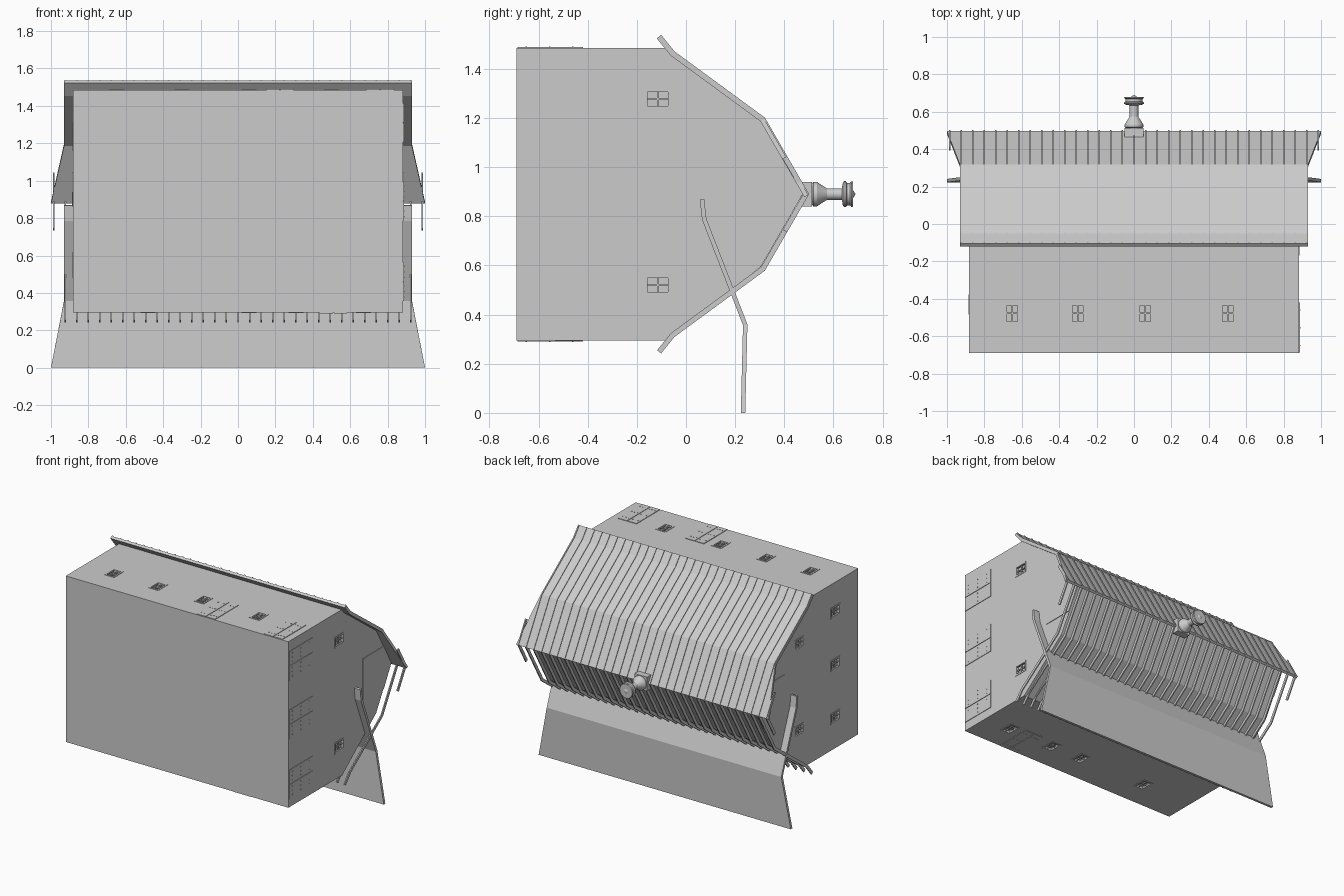
import bpy, bmesh, math
from mathutils import Vector, Matrix

if "Cube" in bpy.data.objects:
    bpy.data.objects.remove(bpy.data.objects["Cube"])

ZC = 0.89                                   # height of the ridge line


def finish(name, bm):
    bmesh.ops.recalc_face_normals(bm, faces=bm.faces[:])
    me = bpy.data.meshes.new(name)
    bm.to_mesh(me)
    bm.free()
    ob = bpy.data.objects.new(name, me)
    bpy.context.collection.objects.link(ob)
    return ob


def prism(bm, pts, x0, x1):
    """Extrude a (y, z) outline from x0 to x1."""
    a = [bm.verts.new((x0, y, z)) for y, z in pts]
    b = [bm.verts.new((x1, y, z)) for y, z in pts]
    bm.faces.new(a)
    bm.faces.new(b[::-1])
    for i in range(len(pts)):
        j = (i + 1) % len(pts)
        bm.faces.new((a[i], a[j], b[j], b[i]))


def offset(path, d):
    """Move an open (y, z) path sideways with mitred corners."""
    p = [Vector(q) for q in path]
    dirs = [(b - a).normalized() for a, b in zip(p, p[1:])]
    nor = [Vector((-t.y, t.x)) for t in dirs]
    out = []
    for i, q in enumerate(p):
        n0, n1 = nor[max(i - 1, 0)], nor[min(i, len(nor) - 1)]
        out.append(q + (n0 + n1) * d / (1 + n0.dot(n1)))
    return out


def strip(bm, path, lo, hi, left, right):
    """Bent slab between two offsets of a path, with a width per point."""
    rows = []
    for a, b, l, r in zip(offset(path, lo), offset(path, hi), left, right):
        rows.append([bm.verts.new(c) for c in
                     ((l, *a), (r, *a), (r, *b), (l, *b))])
    for s, t in zip(rows, rows[1:]):
        for i in range(4):
            j = (i + 1) % 4
            bm.faces.new((s[i], s[j], t[j], t[i]))
    bm.faces.new(rows[0])
    bm.faces.new(rows[-1][::-1])


def wall(origin, u, n):
    """Local frame of a wall: u sideways, v up the wall (+y), n outward."""
    m = Matrix.Identity(4)
    for i, c in enumerate((Vector(u), Vector((0, 1, 0)), Vector(n), Vector(origin))):
        m.col[i][:3] = c
    return m


def box(bm, m, u, v, n, su, sv, sn):
    bmesh.ops.create_cube(bm, size=1, matrix=m @ Matrix.Translation((u, v, n))
                          @ Matrix.Diagonal((su, sv, sn, 1)))


TOP = wall((0, 0, 1.485), (1, 0, 0), (0, 0, 1))
BOTTOM = wall((0, 0, 0.295), (1, 0, 0), (0, 0, -1))
RIGHT = wall((0.883, 0, 0), (0, 0, 1), (1, 0, 0))
LEFT = wall((-0.883, 0, 0), (0, 0, 1), (-1, 0, 0))

# barn walls, lying on their side with the ridge towards +y
bm = bmesh.new()
prism(bm, [(-0.69, 0.295), (-0.69, 1.485), (-0.08, 1.485), (0.305, 1.185),
           (0.475, ZC), (0.305, 0.595), (-0.08, 0.295)], -0.883, 0.883)
body = finish("barn_walls", bm)

# windows: recessed pockets with frame and cross bars
windows = [(TOP, x, -0.478) for x in (-0.65, -0.3, 0.06, 0.5)]
windows += [(BOTTOM, x, -0.478) for x in (0.67, 0.31, 0.06, -0.48)]
windows += [(RIGHT, z, -0.115) for z in (1.277, 0.52)]
windows += [(LEFT, z, -0.43) for z in (1.277, 0.9, 0.52)]
windows += [(LEFT, z, -0.02) for z in (1.2, 0.58)]
cut, frames = bmesh.new(), bmesh.new()
W, H = 0.08, 0.108
for m, u, v in windows:
    box(cut, m, u, v, 0, W - 0.012, H - 0.012, 0.04)
    for s in (-1, 1):
        box(frames, m, u + s * (W / 2 - 0.006), v, -0.003, 0.012, H, 0.012)
        box(frames, m, u, v + s * (H / 2 - 0.006), -0.003, W, 0.012, 0.012)
    box(frames, m, u, v, -0.008, 0.008, H, 0.008)
    box(frames, m, u, v, -0.008, W, 0.008, 0.008)
finish("window_frames", frames)
cutter = finish("window_cutter", cut)
cutter.hide_render = True
mod = body.modifiers.new("windows", 'BOOLEAN')
mod.operation, mod.solver, mod.object = 'DIFFERENCE', 'EXACT', cutter
dg = bpy.context.evaluated_depsgraph_get()
mesh = bpy.data.meshes.new_from_object(body.evaluated_get(dg))
body.modifiers.clear()
body.data = mesh
bpy.data.objects.remove(cutter)

# double doors with nail heads
doors, nails = bmesh.new(), bmesh.new()
door_spots = [(TOP, 0.225, 0.15), (TOP, 0.76, 0.15), (BOTTOM, 0.51, 0.15)]
door_spots += [(RIGHT, z, 0.21) for z in (1.31, 0.89, 0.46)]
for m, u, w in door_spots:
    for s in (-1, 1):
        box(doors, m, u + s * w / 4, -0.553, 0.001, w / 2 - 0.004, 0.266, 0.006)
        for k in (-1, 0, 1):
            for v in (-0.65, -0.555, -0.46):
                box(nails, m, u + s * w / 4 + k * w / 7, v, 0.004, 0.006, 0.006, 0.004)
finish("doors", doors)
finish("door_nails", nails)

# hayloft doors under both gables
bm = bmesh.new()
loft = [(0.15, 0.737), (0.15, 1.043), (0.385, 1.043), (0.47, ZC), (0.385, 0.737)]
prism(bm, loft, 0.875, 0.887)
prism(bm, loft, -0.887, -0.875)
finish("hayloft_doors", bm)

# roof panel in place, and the loose one hanging below
slope = [(-0.105, 1.535), (-0.05, 1.467), (0.317, 1.198), (0.497, 0.887)]
loose = [(0.074, 0.87), (0.083, 0.79), (0.25, 0.36), (0.241, 0.0)]
half = [0.93, 0.93, 0.93, 1.0]
for name, path in (("roof_panel", slope), ("loose_roof_panel", loose)):
    bm = bmesh.new()
    strip(bm, path, 0, -0.018, [-w for w in half], half)
    finish(name, bm)

# roof ribs on both slopes; the outermost pair only fits the flared eave
for name, flip in (("upper_roof_ribs", False), ("lower_roof_ribs", True)):
    bm = bmesh.new()
    path = [(y, 2 * ZC - z) for y, z in slope] if flip else slope
    sgn = -1 if flip else 1
    for i in range(-16, 17):
        x = max(-0.992, min(0.992, i * 0.0615))
        p = path
        if abs(i) > 15:
            p = [Vector(path[3]).lerp(Vector(path[2]), 0.5), path[3]]
        strip(bm, p, 0.005 * sgn, -0.016 * sgn,
              [x - 0.004] * len(p), [x + 0.004] * len(p))
    finish(name, bm)

# ventilator on the ridge: saddle block and lathed stack
bm = bmesh.new()
bmesh.ops.create_cube(bm, size=1, matrix=Matrix.Translation((0, 0.487, ZC))
                      @ Matrix.Diagonal((0.1, 0.05, 0.1, 1)))
finish("ventilator_base", bm)
prof = [(0, 0.5), (0.042, 0.5), (0.042, 0.512), (0.05, 0.518), (0.05, 0.532),
        (0.028, 0.566), (0.023, 0.574), (0.023, 0.634), (0.045, 0.638),
        (0.053, 0.643), (0.053, 0.65), (0.046, 0.655), (0.046, 0.668),
        (0.053, 0.673), (0.05, 0.68), (0.016, 0.68), (0, 0.69)]
bm = bmesh.new()
vs = [bm.verts.new((r, y, ZC)) for r, y in prof]
es = [bm.edges.new(e) for e in zip(vs, vs[1:])]
bmesh.ops.spin(bm, geom=vs + es, cent=(0, 0, ZC), axis=(0, 1, 0),
               angle=math.tau, steps=24)
bmesh.ops.remove_doubles(bm, verts=bm.verts[:], dist=0.0005)
vent = finish("ventilator_stack", bm)
bpy.context.view_layer.objects.active = vent
vent.select_set(True)
bpy.ops.object.shade_smooth_by_angle(angle=math.radians(30))
